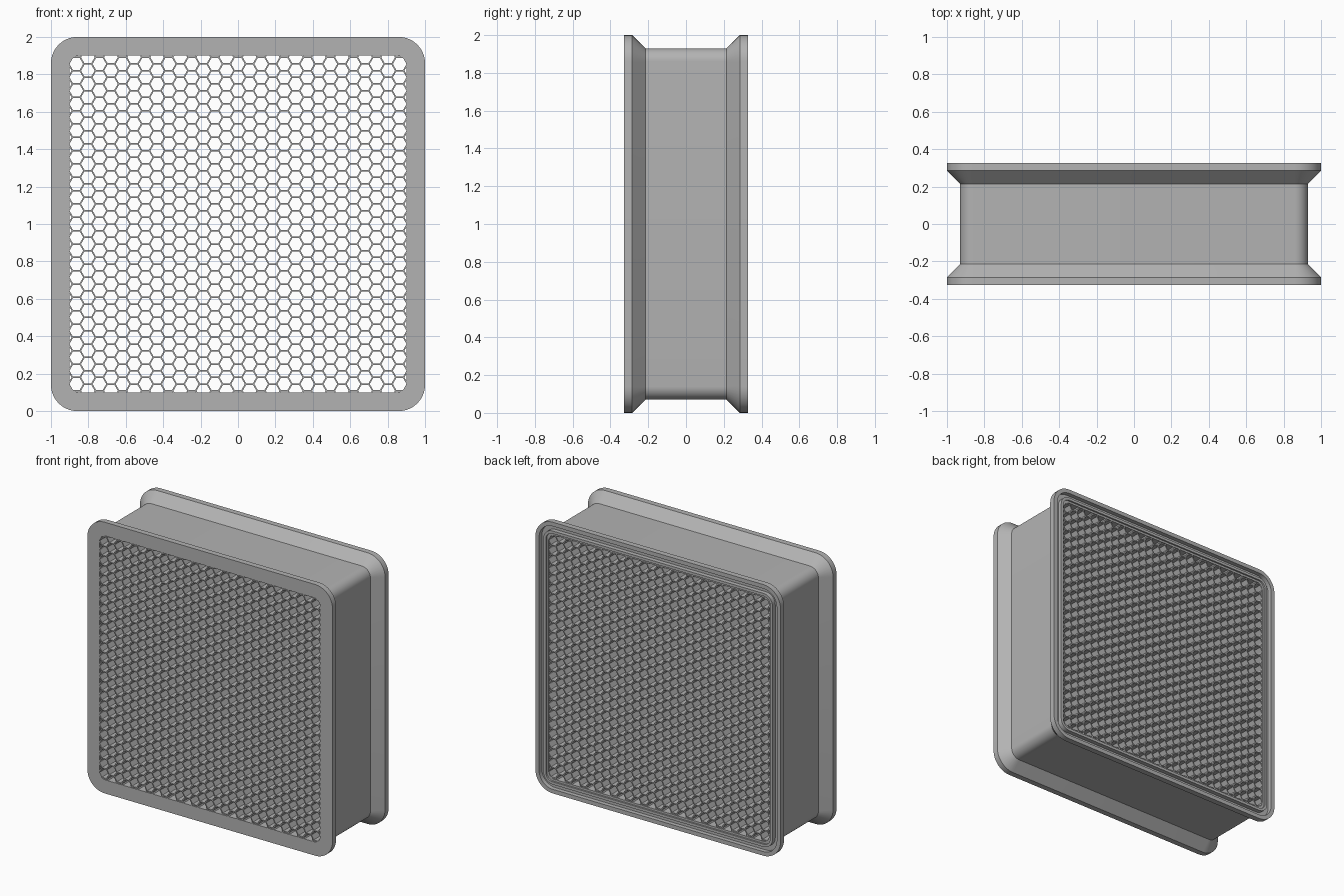
import bpy, bmesh
from math import sin, cos, pi, sqrt, radians
from mathutils import Vector

if "Cube" in bpy.data.objects:
    bpy.data.objects.remove(bpy.data.objects["Cube"], do_unlink=True)

grey = bpy.data.materials.new("plain grey")
grey.use_nodes = True
color = (0.45, 0.45, 0.45, 1)
grey.diffuse_color = color
grey.node_tree.nodes["Principled BSDF"].inputs["Base Color"].default_value = color

DEPTH = 0.327      # half depth of the whole filter
OPENING = 0.9      # half width of the opening


def finish(name, bm):
    bmesh.ops.recalc_face_normals(bm, faces=bm.faces)
    mesh = bpy.data.meshes.new(name)
    bm.to_mesh(mesh)
    bm.free()
    mesh.materials.append(grey)
    obj = bpy.data.objects.new(name, mesh)
    bpy.context.collection.objects.link(obj)
    return obj


def rounded_square(bm, half, y, radius, steps=10):
    """One ring of vertices around a square with rounded corners."""
    ring = []
    for corner in range(4):
        mid = pi / 4 + corner * pi / 2
        cx = (half - radius) * sqrt(2) * cos(mid)
        cz = (half - radius) * sqrt(2) * sin(mid)
        for i in range(steps + 1):
            a = corner * pi / 2 + i / steps * pi / 2
            ring.append(bm.verts.new((cx + radius * cos(a), y, 1 + cz + radius * sin(a))))
    return ring


# Frame: closed cross-section (half width, y) swept round the square
section = [(OPENING, -DEPTH), (1, -DEPTH), (1, -0.285), (0.93, -0.215),
           (0.93, 0.215), (1, 0.285), (1, DEPTH),
           (0.97, DEPTH), (0.97, 0.295), (0.935, 0.295), (0.935, DEPTH),
           (OPENING + 0.015, DEPTH), (OPENING + 0.015, 0.315), (OPENING, 0.315)]
bm = bmesh.new()
rings = [rounded_square(bm, h, y, max(0.05, h - 0.86)) for h, y in section]
for a, b in zip(rings, rings[1:] + rings[:1]):
    for i in range(len(a)):
        j = (i + 1) % len(a)
        bm.faces.new((a[i], a[j], b[j], b[i]))
frame = finish("frame", bm)
bpy.context.view_layer.objects.active = frame
frame.select_set(True)
bpy.ops.object.shade_smooth_by_angle(angle=radians(30))
frame.select_set(False)

# Honeycomb: open hexagonal cells with thin shared walls
ROW = 0.0713
SIDE = ROW / sqrt(3)
WALL = 0.004       # half the wall thickness
FRONT, BACK = -DEPTH + 0.001, 0.313


def hexagon(bm, x, y, z, radius):
    return [bm.verts.new((x + radius * cos(k * pi / 3), y, z + radius * sin(k * pi / 3)))
            for k in range(6)]


bm = bmesh.new()
inner = SIDE - WALL * 2 / sqrt(3)
for col in range(-15, 16):
    for row in range(-13, 14):
        x = col * 1.5 * SIDE
        z = 1 + (row + 0.5 * (col % 2)) * ROW
        loops = [hexagon(bm, x, y, z, r) for y, r in
                 ((FRONT, SIDE), (FRONT, inner), (BACK, inner), (BACK, SIDE))]
        for a, b in zip(loops, loops[1:]):
            for i in range(6):
                j = (i + 1) % 6
                bm.faces.new((a[i], a[j], b[j], b[i]))
bmesh.ops.remove_doubles(bm, verts=bm.verts, dist=0.0005)

# Trim the cells so their edges end inside the frame wall
for dx in (-1, 0, 1):
    for dz in (-1, 0, 1):
        if dx or dz:
            reach = 0.912 if dx * dz == 0 else 1.795 / sqrt(2)
            normal = Vector((dx, 0, dz)).normalized()
            bmesh.ops.bisect_plane(bm, geom=bm.verts[:] + bm.edges[:] + bm.faces[:],
                                   plane_co=Vector((0, 0, 1)) + normal * reach,
                                   plane_no=normal, clear_outer=True)
finish("honeycomb", bm)
